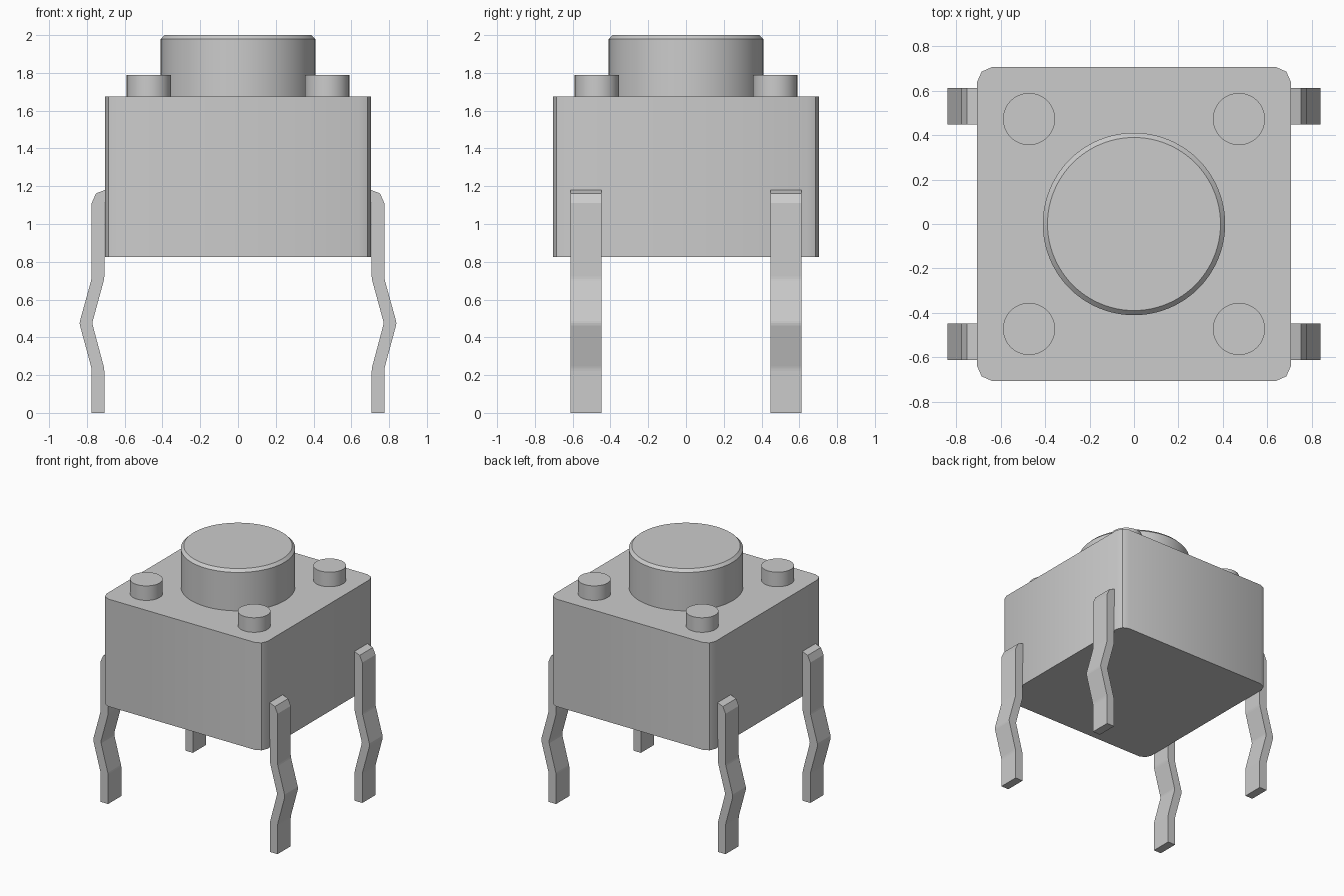
import bpy, bmesh, math
from mathutils import Matrix

cube = bpy.data.objects.get("Cube")
if cube:
    bpy.data.objects.remove(cube, do_unlink=True)

grey = bpy.data.materials.new("plain grey")
grey.use_nodes = True
colour = (0.6, 0.6, 0.6, 1)
grey.diffuse_color = colour
grey.node_tree.nodes["Principled BSDF"].inputs["Base Color"].default_value = colour


def finish(name, bm, smooth=True):
    """Turn a bmesh into a named, shaded object."""
    bmesh.ops.recalc_face_normals(bm, faces=bm.faces)
    mesh = bpy.data.meshes.new(name)
    bm.to_mesh(mesh)
    bm.free()
    mesh.materials.append(grey)
    obj = bpy.data.objects.new(name, mesh)
    bpy.context.collection.objects.link(obj)
    if smooth:
        bpy.ops.object.select_all(action='DESELECT')
        obj.select_set(True)
        bpy.context.view_layer.objects.active = obj
        bpy.ops.object.shade_smooth_by_angle(angle=math.radians(30))
    return obj


def prism(points, direction):
    """Extrude a closed outline along a direction."""
    bm = bmesh.new()
    face = bm.faces.new([bm.verts.new(p) for p in points])
    out = bmesh.ops.extrude_face_region(bm, geom=[face], use_keep_orig=True)
    moved = [v for v in out["geom"] if isinstance(v, bmesh.types.BMVert)]
    bmesh.ops.translate(bm, verts=moved, vec=direction)
    return bm


def cylinder(name, x, y, radius, bottom, top, sides, chamfer=0):
    bm = bmesh.new()
    bmesh.ops.create_cone(
        bm, cap_ends=True, segments=sides, radius1=radius, radius2=radius,
        depth=top - bottom, matrix=Matrix.Translation((x, y, (top + bottom) / 2)))
    if chamfer:
        rim = [e for e in bm.edges if all(v.co.z > top - 0.001 for v in e.verts)]
        bmesh.ops.bevel(bm, geom=rim, offset=chamfer, segments=1, affect='EDGES')
    return finish(name, bm)


# Housing with two-facet corners
BASE, DECK, HALF = 0.825, 1.675, 0.705
corner = [(HALF, 0.64), (0.685, 0.685), (0.64, HALF)]
outline = []
for quarter in range(4):
    turn = Matrix.Rotation(quarter * math.pi / 2, 2)
    for x, y in corner:
        px, py = turn @ Matrix.Identity(2).row[0] * x + turn @ Matrix.Identity(2).row[1] * y
        outline.append((px, py, BASE))
finish("housing", prism(outline, (0, 0, DECK - BASE)))

# Round push button and four corner pegs
cylinder("button", 0, 0, 0.41, DECK - 0.02, 2, 96, 0.021)
for side, sx in (("left", 1), ("right", -1)):
    for end, sy in (("front", -1), ("back", 1)):
        cylinder(f"{end}_{side}_peg", sx * 0.472, sy * 0.472, 0.117,
                 DECK - 0.02, 1.79, 48)

# Kinked contact legs
leg = [(0.705, 1.18), (0.752, 1.162), (0.775, 1.11), (0.775, 0.71),
       (0.84, 0.475), (0.775, 0.235), (0.775, 0), (0.708, 0),
       (0.708, 0.235), (0.772, 0.475), (0.708, 0.71)]
WIDTH = 0.165
for side, sx in (("left", 1), ("right", -1)):
    for end, sy in (("front", -1), ("back", 1)):
        bm = prism([(sx * x, sy * 0.53 - WIDTH / 2, z) for x, z in leg],
                   (0, WIDTH, 0))
        bends = [e for e in bm.edges
                 if abs(e.verts[0].co.y - e.verts[1].co.y) > WIDTH / 2
                 and 0.2 < e.verts[0].co.z < 0.8]
        bmesh.ops.bevel(bm, geom=bends, offset=0.012, segments=2,
                        profile=0.5, affect='EDGES')
        finish(f"{end}_{side}_leg", bm, smooth=False)
